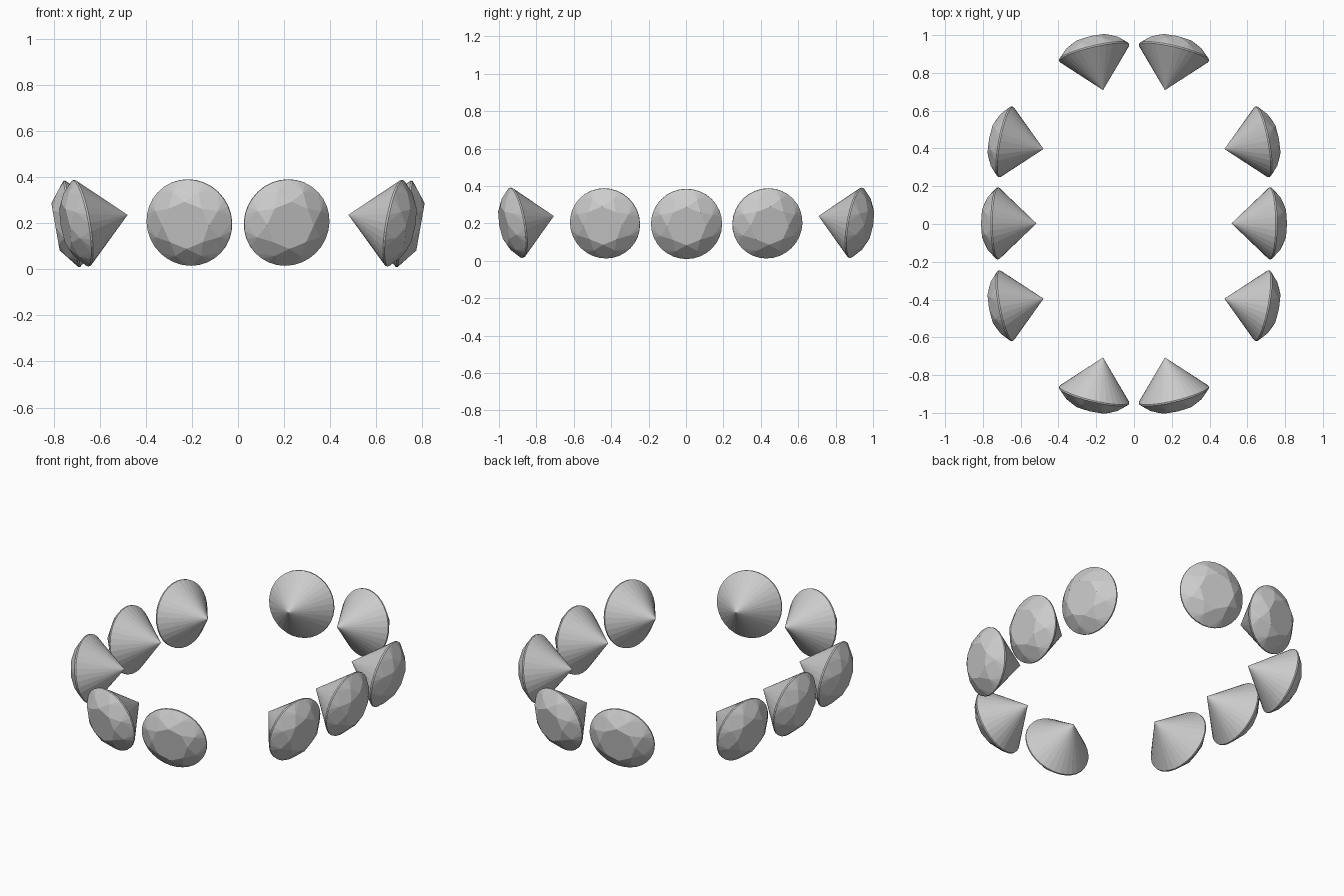
import bpy, bmesh
from math import sin, cos, pi, radians
from mathutils import Vector

if "Cube" in bpy.data.objects:
    bpy.data.objects.remove(bpy.data.objects["Cube"])

R = 0.19          # girdle radius
CROWN = 0.072     # girdle centre to table
PAVILION = 0.208  # girdle centre to point


def ring(bm, n, radius, z, phase=0.0):
    for i in range(n):
        a = 2 * pi * i / n + phase
        bm.verts.new((radius * cos(a), radius * sin(a), z))


# Brilliant-cut stone: the hull of its facet corners
bm = bmesh.new()
ring(bm, 8, 0.104, CROWN)                 # table
ring(bm, 8, 0.151, 0.044, pi / 8)         # star / kite corners
ring(bm, 32, R, 0.004)                    # girdle top
ring(bm, 32, R, -0.004)                   # girdle bottom
bm.verts.new((0, 0, -PAVILION))           # point
bmesh.ops.convex_hull(bm, input=bm.verts[:])
bmesh.ops.dissolve_limit(bm, angle_limit=radians(0.5), verts=bm.verts[:], edges=bm.edges[:])
bmesh.ops.recalc_face_normals(bm, faces=bm.faces[:])
mesh = bpy.data.meshes.new("brilliant_stone")
bm.to_mesh(mesh)
bm.free()


def stone(name, x, y, z, yaw):
    """Place a stone with its table facing outward and 10 degrees downward."""
    ob = bpy.data.objects.new(name, mesh)
    t = radians(10)
    d = Vector((cos(yaw) * cos(t), sin(yaw) * cos(t), -sin(t)))
    ob.location = (x, y, z)
    ob.rotation_mode = 'QUATERNION'
    ob.rotation_quaternion = d.to_track_quat('Z', 'Y')
    bpy.context.collection.objects.link(ob)


# Oval ring of ten stones, mirrored left/right and front/back
for sx, side in ((1, "right"), (-1, "left")):
    stone(f"{side}_middle_stone", sx * 0.721, 0.003, 0.197, 0 if sx > 0 else pi)
    for sy, end in ((1, "back"), (-1, "front")):
        for part, x, y, z, deg in (("side", 0.68, 0.434, 0.2, 10.7),
                                   ("end", 0.211, 0.907, 0.203, 76.7)):
            a = radians(deg)
            yaw = sy * a if sx > 0 else pi - sy * a
            stone(f"{side}_{end}_{part}_stone", sx * x, sy * y + 0.001, z, yaw)
